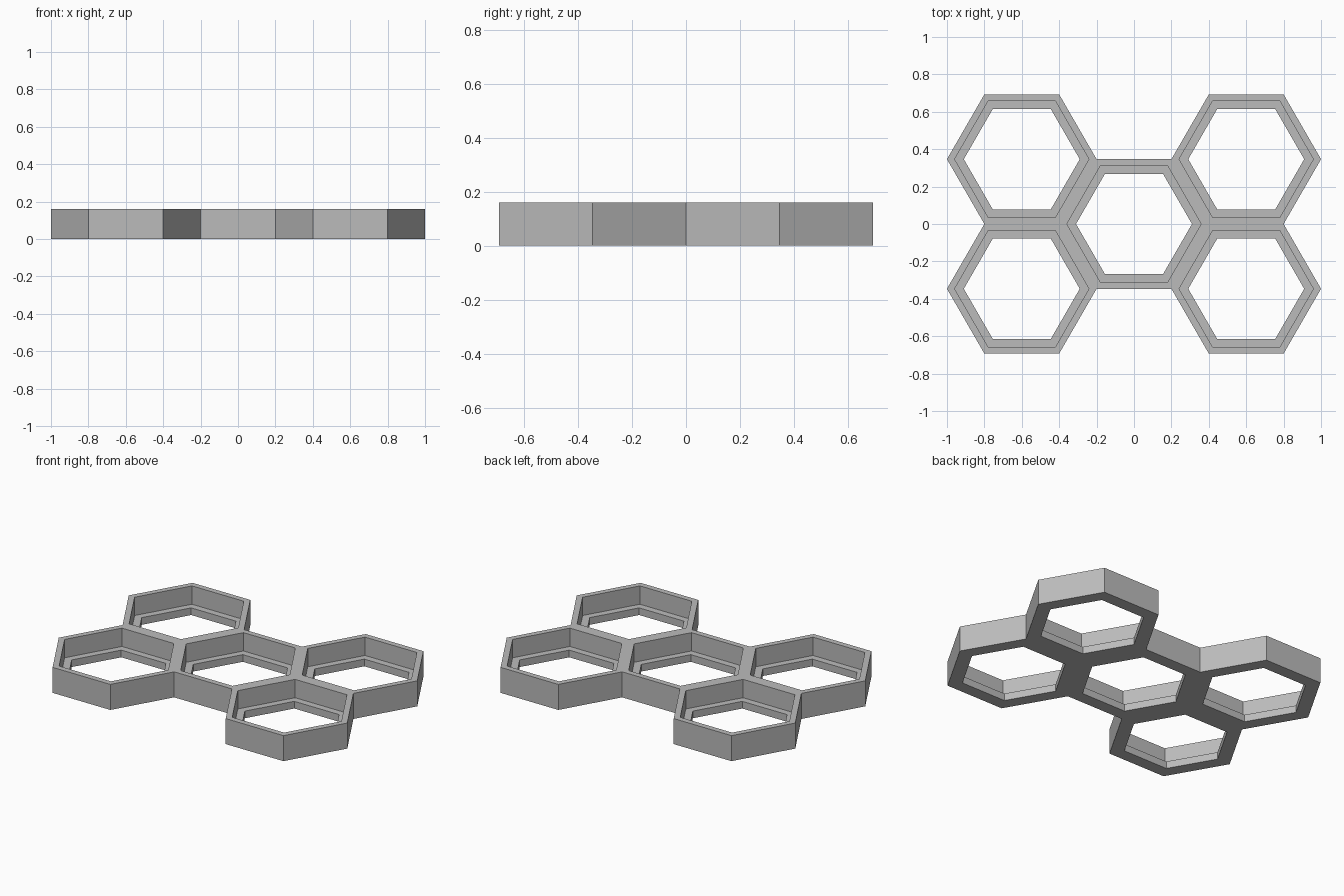
import bpy, bmesh
from math import cos, sin, pi, sqrt

cube = bpy.data.objects.get("Cube")
if cube:
    bpy.data.objects.remove(cube, do_unlink=True)

RADIUS = 0.4
APOTHEM = RADIUS * sqrt(3) / 2
HEIGHT = 0.16
LIP = 0.045
WELL = 0.359     # radius of the upper opening
HOLE = 0.31      # radius of the opening through the lip

grey = bpy.data.materials.new("grey")
grey.use_nodes = True
colour = (0.5, 0.5, 0.5, 1)
grey.diffuse_color = colour
grey.node_tree.nodes["Principled BSDF"].inputs["Base Color"].default_value = colour

bm = bmesh.new()


def ring(cx, cy, radius, z):
    return [bm.verts.new((cx + radius * cos(i * pi / 3), cy + radius * sin(i * pi / 3), z))
            for i in range(6)]


# Five stepped hexagonal cells, each swept around a closed cross-section
centres = [(0, 0)] + [(x, y) for x in (-1.5 * RADIUS, 1.5 * RADIUS) for y in (-APOTHEM, APOTHEM)]
section = [(RADIUS, 0), (RADIUS, HEIGHT), (WELL, HEIGHT), (WELL, LIP), (HOLE, LIP), (HOLE, 0)]
outer_walls = []
for cx, cy in centres:
    rings = [ring(cx, cy, r, z) for r, z in section]
    for k, low in enumerate(rings):
        high = rings[(k + 1) % len(rings)]
        for i in range(6):
            j = (i + 1) % 6
            face = bm.faces.new((low[i], low[j], high[j], high[i]))
            if k == 0:
                outer_walls.append(face)

# Remove the walls hidden between neighbouring cells, then weld the cells
shared = [f for f in outer_walls
          if any(g is not f and (f.calc_center_median() - g.calc_center_median()).length < 0.001
                 for g in outer_walls)]
bmesh.ops.delete(bm, geom=shared, context='FACES_ONLY')
bmesh.ops.remove_doubles(bm, verts=bm.verts[:], dist=0.0005)
bmesh.ops.recalc_face_normals(bm, faces=bm.faces[:])

mesh = bpy.data.meshes.new("honeycomb_tray")
bm.to_mesh(mesh)
bm.free()
mesh.materials.append(grey)
tray = bpy.data.objects.new("honeycomb_tray", mesh)
bpy.context.collection.objects.link(tray)
